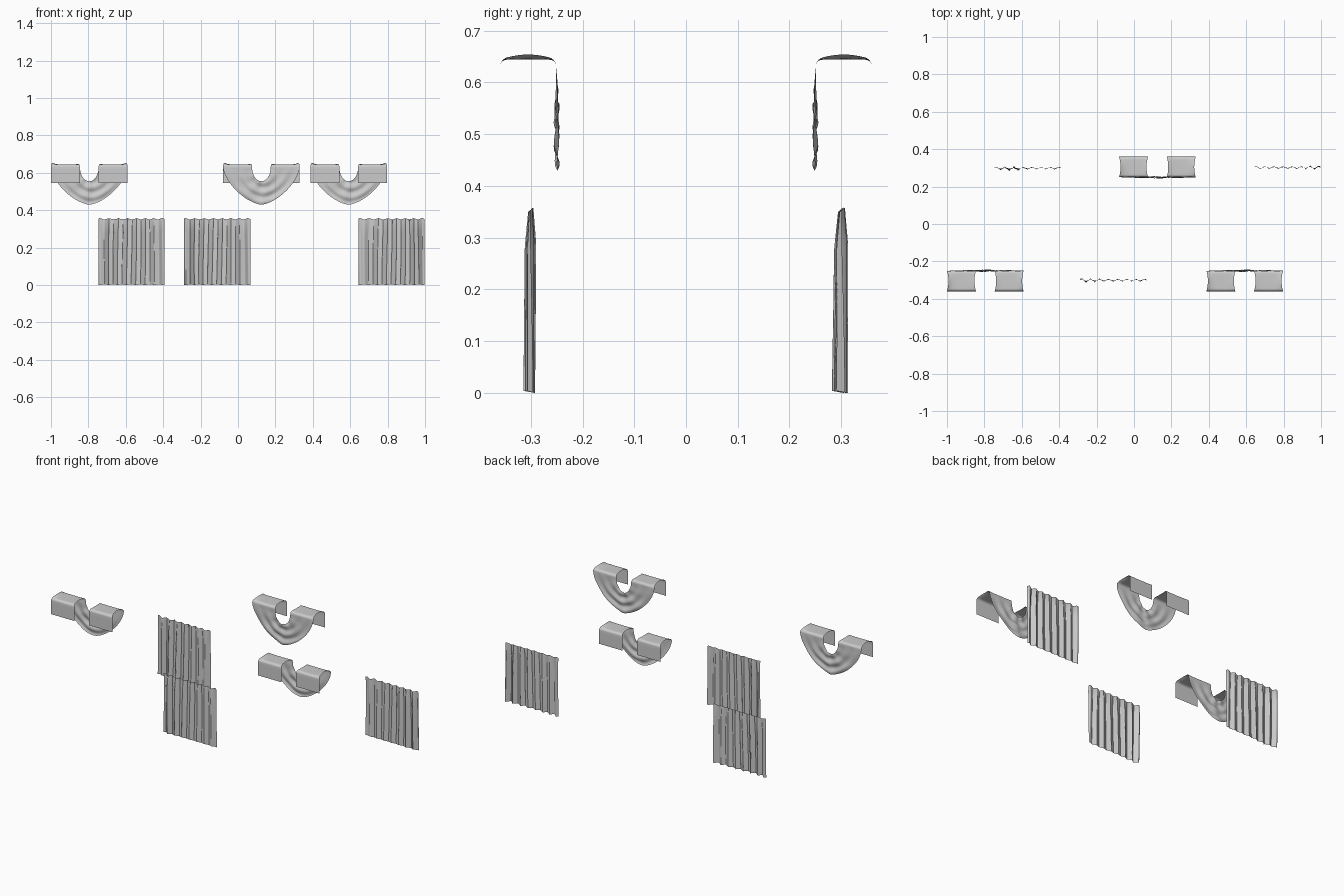
import bpy
from math import sin, cos, pi, exp

if "Cube" in bpy.data.objects:
    bpy.data.objects.remove(bpy.data.objects["Cube"])


def make_sheet(name, rows):
    """Smooth sheet from a rectangular grid of points."""
    n = len(rows[0])
    faces = [(r * n + c, r * n + c + 1, (r + 1) * n + c + 1, (r + 1) * n + c)
             for r in range(len(rows) - 1) for c in range(n - 1)]
    mesh = bpy.data.meshes.new(name)
    mesh.from_pydata([p for row in rows for p in row], [], faces)
    mesh.polygons.foreach_set("use_smooth", [True] * len(faces))
    ob = bpy.data.objects.new(name, mesh)
    bpy.context.collection.objects.link(ob)
    return ob


def pleated_panel(name, x0, y0, deep, lean):
    """Hanging cloth, pleats fading towards the top; deep = position of the strongest folds."""
    w, h, pleats, cols, rws = 0.355, 0.352, 7.5, 150, 24
    rows = []
    for r in range(rws + 1):
        t = r / rws
        fade = 1 - 0.55 * max(0, (t - 0.8) / 0.2)
        row = []
        for c in range(cols + 1):
            u = c / cols
            a = 2 * pi * pleats * (u + 0.012 * sin(5 * u + 2 * t))
            near = exp(-((u - deep) / 0.15) ** 2)
            amp = (0.0065 + 0.005 * near) * fade
            x = x0 + w * u + (0.004 + 0.007 * near) * sin(2 * a) * sin(pi * u)
            y = y0 + amp * sin(a) - lean * near * (1 - t)
            z = 0.002 + h * t + (0.004 * t - 0.002 * (1 - t)) * sin(a)
            row.append((x, y, max(z, 0)))
        rows.append(row)
    return make_sheet(name, rows)


def swag(name, cx, side):
    """U-shaped drape whose two ends fold over a rail and hang down as flaps."""
    yi, yo, top, rad, zc = 0.25, 0.36, 0.644, 0.014, 0.63
    cols = 20
    # flap profile (distance from centre, height, share along the top)
    path = [(yo, 0.547 + (zc - 0.547) * k / 5) for k in range(5)]
    path += [(yo - rad + rad * cos(k * pi / 12), zc + rad * sin(k * pi / 12)) for k in range(7)]
    path += [(yo - rad - (yo - yi - 2 * rad) * k / 8, top) for k in range(1, 8)]
    path += [(yi + rad - rad * sin(k * pi / 12), zc + rad * cos(k * pi / 12)) for k in range(6)]

    def flap(sign):
        out = []
        for y, z in path:
            s = (yo - y) / (yo - yi)
            bow = max(0, 1 - (2 * s - 1) ** 2)
            row = []
            for c in range(cols + 1):
                v = c / cols
                x = 0.205 - 0.155 * v - 0.008 * bow * (1 - 2 * v)
                curl = 0.01 * bow * (1 - v) ** 8 + 0.004 * bow * v ** 8
                row.append((cx + sign * x, side * y, z + curl))
            out.append(row)
        return out

    drape = []
    steps = 48
    for k in range(steps + 1):
        th = pi * k / steps
        co, si = cos(th), max(sin(th), 0)
        sg = 1 if co >= 0 else -1
        row = []
        for c in range(cols * 1 + 1):
            v = c / cols
            n = 1.55 + 0.45 * v
            rx, rz = 0.205 - 0.155 * v, 0.2 - 0.125 * v
            x = sg * rx * abs(co) ** (2 / n)
            z = zc - rz * si ** (2 / n)
            ripple = si * (0.004 * sin(v * 15 + 1.5 * co) + 0.002 * sin(9 * th + 4 * v))
            row.append((cx + x, side * (yi - ripple), z))
        drape.append(row)
    return make_sheet(name, flap(1) + drape + flap(-1)[::-1])


# hanging pleated panels
pleated_panel("pleated_panel_back_left", -0.747, 0.299, 0.25, 0.006)
pleated_panel("pleated_panel_front", -0.289, -0.30, 0.12, 0.003)
pleated_panel("pleated_panel_back_right", 0.643, 0.302, 0.85, 0.0)

# draped swags over the rail line
swag("swag_front_left", -0.795, -1)
swag("swag_front_right", 0.592, -1)
swag("swag_back", 0.125, 1)
